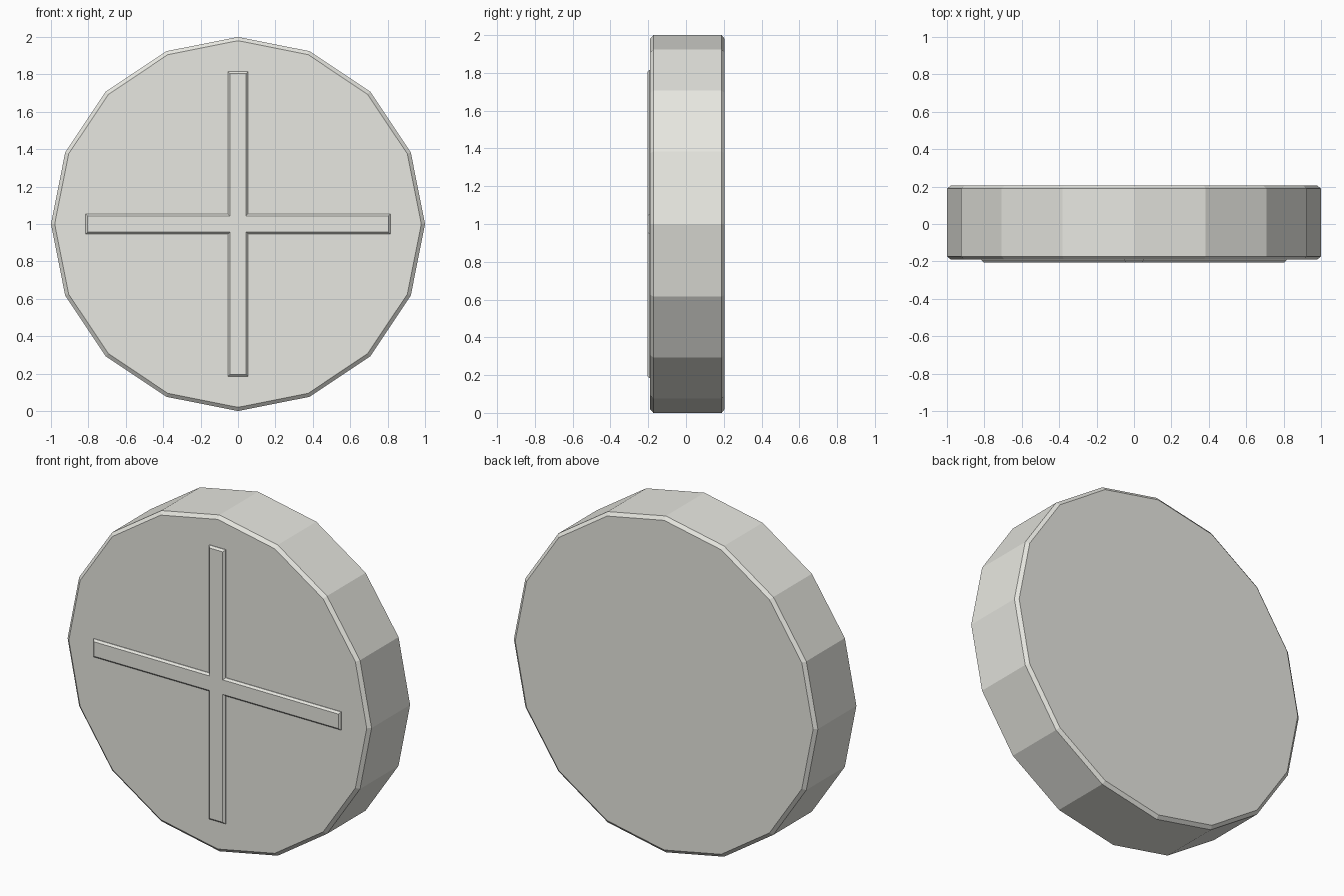
import bpy, bmesh
from math import sin, cos, pi

if "Cube" in bpy.data.objects:
    bpy.data.objects.remove(bpy.data.objects["Cube"])

CZ = 1.0  # height of the disc centre

# Pale warm off-white
pale = bpy.data.materials.new("pale_white")
pale.diffuse_color = (0.8, 0.8, 0.75, 1)
pale.use_nodes = True
pale.node_tree.nodes["Principled BSDF"].inputs["Base Color"].default_value = pale.diffuse_color


def loft(name, rings):
    """Solid through a list of (y, outline) rings, front to back."""
    bm = bmesh.new()
    loops = [[bm.verts.new((x, y, z + CZ)) for x, z in pts] for y, pts in rings]
    for a, b in zip(loops, loops[1:]):
        for i in range(len(a)):
            j = (i + 1) % len(a)
            bm.faces.new((a[i], a[j], b[j], b[i]))
    bm.faces.new(loops[0])
    bm.faces.new(loops[-1])
    bmesh.ops.recalc_face_normals(bm, faces=bm.faces)
    me = bpy.data.meshes.new(name)
    bm.to_mesh(me)
    bm.free()
    me.materials.append(pale)
    ob = bpy.data.objects.new(name, me)
    bpy.context.collection.objects.link(ob)
    return ob


def disc(r, n=16):
    return [(r * cos(2 * pi * i / n), r * sin(2 * pi * i / n)) for i in range(n)]


def cross(l, w):
    arm = [(l, -w), (l, w), (w, w)]
    pts = []
    for _ in range(4):
        pts += arm
        arm = [(-z, x) for x, z in arm]
    return pts


# Sixteen-sided disc with chamfered rims
loft("disc_body", [(-0.19, disc(0.98)), (-0.173, disc(1.0)),
                   (0.189, disc(1.0)), (0.205, disc(0.98))])

# Raised cross on the front face, with chamfered edges
loft("front_cross", [(-0.205, cross(0.804, 0.043)), (-0.194, cross(0.815, 0.054)),
                     (-0.185, cross(0.815, 0.054))])
